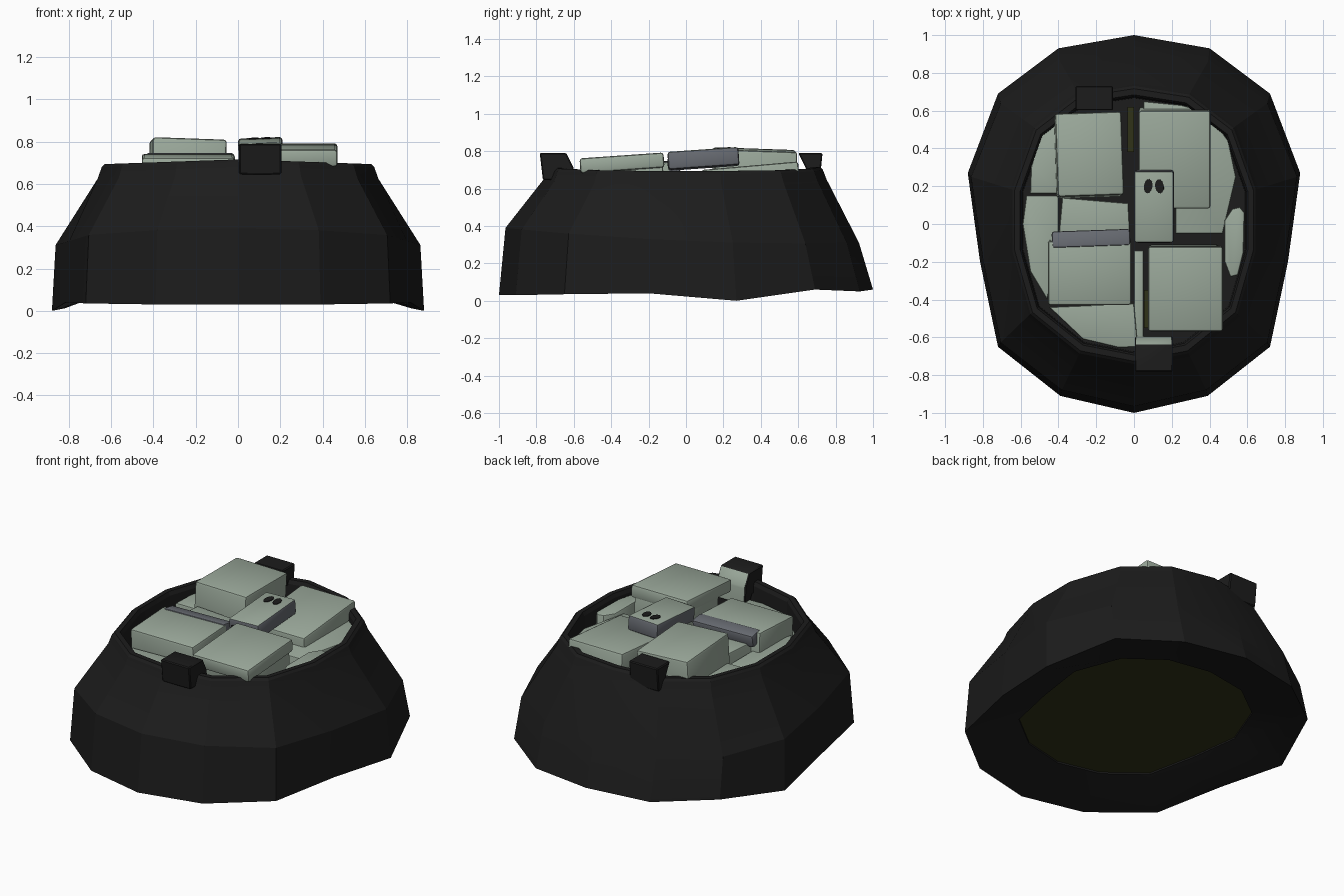
import bpy, bmesh, math
from mathutils import Matrix, Vector

if "Cube" in bpy.data.objects:
    bpy.data.objects.remove(bpy.data.objects["Cube"])


def material(name, rgb):
    m = bpy.data.materials.new(name)
    m.diffuse_color = (*rgb, 1)
    m.use_nodes = True
    m.node_tree.nodes["Principled BSDF"].inputs["Base Color"].default_value = m.diffuse_color
    return m


BLACK = material("charcoal", (0.0115, 0.0115, 0.0115))
SAGE = material("sage", (0.33, 0.40, 0.33))
SLATE = material("slate", (0.135, 0.145, 0.165))
OLIVE = material("dark_olive", (0.03, 0.032, 0.009))


def finish(bm, name, mats, angle=35):
    bmesh.ops.recalc_face_normals(bm, faces=bm.faces)
    me = bpy.data.meshes.new(name)
    bm.to_mesh(me)
    bm.free()
    for m in mats:
        me.materials.append(m)
    ob = bpy.data.objects.new(name, me)
    bpy.context.collection.objects.link(ob)
    bpy.context.view_layer.objects.active = ob
    ob.select_set(True)
    bpy.ops.object.shade_smooth_by_angle(angle=math.radians(angle))
    ob.select_set(False)
    return ob


# Footprint half (x, y, bottom height) and rim half (x, y)
HALF = [(0, 1, .06), (.4, .93, .05), (.72, .69, .06), (.88, .27, .0),
        (.815, -.2, .04), (.72, -.65, .035), (.39, -.91, .03), (0, -1, .03)]
RIM_HALF = [(0, .72), (.29, .675), (.52, .5), (.635, .18),
            (.635, -.14), (.54, -.47), (.285, -.675), (0, -.73)]


def mirrored(half):
    return half + [(-p[0], *p[1:]) for p in half[-2:0:-1]]


LOOP, RIM = mirrored(HALF), mirrored(RIM_HALF)


def shoulder(x, y, z):
    return (x * .98, y * (.925 if y > 0 else .965), .32 - .04 * y + .03 * y * y)


def ring(sx, sy, height=None, lift=0):
    return [(x * sx, y * sy, z + lift if height is None else height) for x, y, z in LOOP]


def rim(s, z):
    """Rim ring that dips slightly at the sides."""
    return [(x * s, y * s, z + .012 - .035 * abs(x)) for x, y in RIM]


# Shell: closed sweep from underside, over the shoulder and rim, down the inside
bm = bmesh.new()
rings = [ring(.68, .68, .11), ring(.93, .94, None, .012), ring(1, 1),
         [shoulder(*p) for p in LOOP],
         rim(1.045, .635), rim(1.015, .69), rim(.995, .704),
         rim(.95, .704), rim(.935, .68), rim(.925, .4)]
rows = [[bm.verts.new(p) for p in r] for r in rings]
n = len(LOOP)
for i, a in enumerate(rows):
    b = rows[(i + 1) % len(rows)]
    for j in range(n):
        k = (j + 1) % n
        bm.faces.new((a[j], a[k], b[k], b[j]))
finish(bm, "shell", [BLACK], 18)


def prism(name, pts, z0, z1, mat, bevel=0.0):
    """Upright slab from a flat outline."""
    bm = bmesh.new()
    f = bm.faces.new([bm.verts.new((x, y, z0)) for x, y in pts])
    r = bmesh.ops.extrude_face_region(bm, geom=[f])
    bmesh.ops.translate(bm, vec=(0, 0, z1 - z0),
                        verts=[v for v in r["geom"] if isinstance(v, bmesh.types.BMVert)])
    if bevel:
        top = [e for e in bm.edges if all(v.co.z > z1 - 1e-4 for v in e.verts)]
        bmesh.ops.bevel(bm, geom=top, offset=bevel, segments=2, profile=.5, affect='EDGES')
    return finish(bm, name, [mat])


def rect(x0, x1, y0, y1):
    return [(x0, y0), (x1, y0), (x1, y1), (x0, y1)]


# Olive base closing the shell, dark bed under the blocks, olive slivers in the gaps
prism("floor", [(x * .69, y * .69) for x, y, z in LOOP], .12, .15, OLIVE)
prism("bed", [(x * .95, y * .95) for x, y in RIM], .44, .46, BLACK)
prism("back_sliver", rect(-.035, .0, .38, .62), .46, .468, OLIVE)
prism("front_sliver", rect(.053, .073, -.55, -.35), .46, .468, OLIVE)


def block(name, x, y, top, depth, rx=0, ry=0, slate_rule=None, rz=0):
    """Soft-edged block tilted about the centre of its top face."""
    bm = bmesh.new()
    bmesh.ops.create_cube(bm, size=1)
    bmesh.ops.scale(bm, vec=(x[1] - x[0], y[1] - y[0], depth), verts=bm.verts)
    bmesh.ops.translate(bm, vec=(0, 0, -depth / 2), verts=bm.verts)
    bmesh.ops.bevel(bm, geom=bm.edges[:], offset=.014, segments=2, profile=.5, affect='EDGES')
    bm.normal_update()
    if slate_rule:
        for f in bm.faces:
            f.material_index = int(slate_rule(f.normal))
    m = (Matrix.Translation(((x[0] + x[1]) / 2, (y[0] + y[1]) / 2, top))
         @ Matrix.Rotation(math.radians(rz), 4, 'Z')
         @ Matrix.Rotation(math.radians(rx), 4, 'X') @ Matrix.Rotation(math.radians(ry), 4, 'Y'))
    bm.transform(m)
    finish(bm, name, [SAGE, SLATE])
    return m


# Upper blocks
block("back_left_block", (-.41, -.06), (.15, .59), .808, .28, -2, 2, rz=2)
block("back_right_block", (.025, .405), (.08, .60), .722, .25, 5, 0)
block("front_right_block", (.075, .47), (-.57, -.12), .777, .08, 4, 0)
block("front_right_block_base", (.08, .45), (-.45, -.125), .74, .25, 4, 0)
block("front_left_block", (-.455, -.015), (-.43, -.09), .734, .25, 3, 0)
block("slate_strip", (-.435, -.02), (-.12, -.03), .742, .08, -10, 0, lambda v: True, rz=2)
cm = block("centre_block", (0, .21), (-.10, .28), .806, .095, 4, -2,
           lambda v: v.z < .5)

# Two dark spots on top of the centre block and a slot in its front
for i, sx in enumerate((-.03, .03)):
    bm = bmesh.new()
    bmesh.ops.create_cone(bm, cap_ends=True, segments=12, radius1=.5, radius2=.5, depth=1)
    bmesh.ops.scale(bm, vec=(.046, .076, .004), verts=bm.verts)
    bm.transform(cm @ Matrix.Translation((sx, .11, .002))
                 @ Matrix.Rotation(sx * 5, 4, 'Z'))
    finish(bm, f"spot_{i + 1}", [BLACK])
bm = bmesh.new()
bmesh.ops.create_cube(bm, size=1)
bmesh.ops.scale(bm, vec=(.17, .004, .045), verts=bm.verts)
bm.transform(cm @ Matrix.Translation((0, -.191, -.06)))
finish(bm, "front_slot", [BLACK])

# Lower filling between the blocks and the wall
FILL = {
    "left_back_fill": (.64, [(-.55, .16), (-.38, .16), (-.36, .58), (-.42, .545),
                             (-.5, .46), (-.545, .3)]),
    "left_fill": (.62, [(-.59, .0), (-.57, .15), (-.40, .15), (-.40, -.12),
                        (-.46, -.4), (-.55, -.25)]),
    "front_left_fill": (.62, [(-.45, -.44), (0, -.42), (.02, -.65), (-.08, -.655), (-.27, -.61)]),
    "front_gap_fill": (.60, [(0, -.14), (.05, -.14), (.05, -.6), (0, -.6)]),
    "right_fill": (.66, [(.52, .08), (.56, .09), (.585, .06), (.58, -.15), (.55, -.27),
                         (.51, -.28), (.48, -.2), (.48, .02)]),
    "back_right_fill": (.64, [(.22, -.05), (.47, -.05), (.54, .25), (.50, .44), (.39, .59),
                              (.25, .63), (.05, .65), (.05, .58), (.22, .4)]),
    "middle_fill": (.675, [(-.40, -.08), (-.02, -.08), (-.03, .11), (-.38, .14)]),
}
for name, (top, pts) in FILL.items():
    prism(name, pts, .25, top, SAGE, .01)


# Tabs hooked over the rim: profile in (distance from centre, z), extruded in x
def tab(name, x0, x1, side, prof, lined=False):
    bm = bmesh.new()
    f = bm.faces.new([bm.verts.new((x0, side * d, z)) for d, z in prof])
    r = bmesh.ops.extrude_face_region(bm, geom=[f])
    bmesh.ops.translate(bm, vec=(x1 - x0, 0, 0),
                        verts=[v for v in r["geom"] if isinstance(v, bmesh.types.BMVert)])
    bmesh.ops.recalc_face_normals(bm, faces=bm.faces)
    bmesh.ops.bevel(bm, geom=bm.edges[:], offset=.006, segments=1, affect='EDGES')
    bm.normal_update()
    for f in bm.faces:
        f.material_index = int(lined and f.normal.y * side < -.8)
    finish(bm, name, [BLACK, SAGE])


tab("back_tab", -.31, -.11, 1,
    [(.69, .64), (.715, .64), (.73, .79), (.60, .79), (.64, .71), (.65, .68)])
tab("front_tab", .005, .205, -1,
    [(.67, .645), (.765, .645), (.782, .79), (.64, .79), (.60, .71), (.595, .60), (.65, .60)], True)
